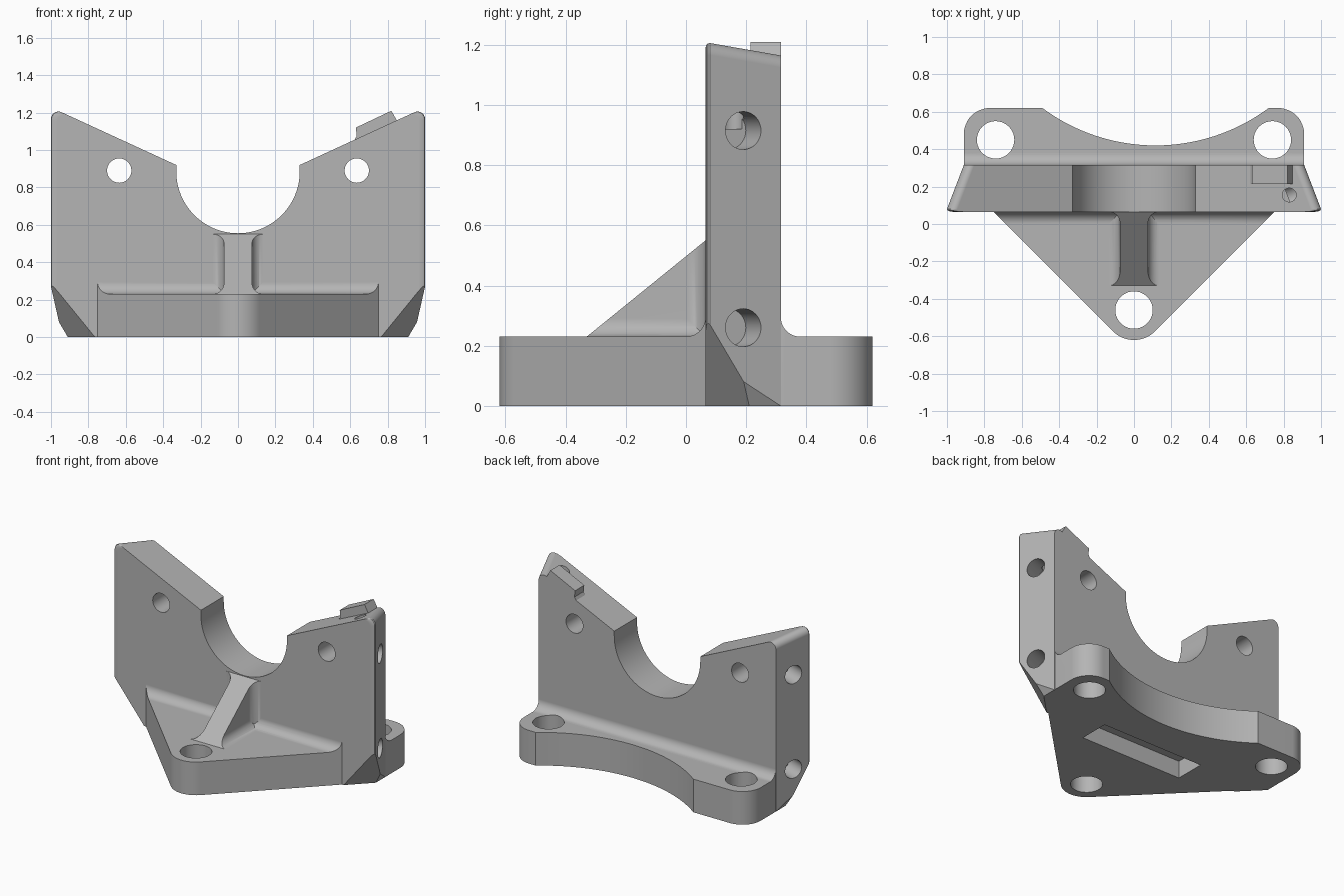
import bpy, bmesh
from math import cos, sin, radians, atan, pi
from mathutils import Vector, Matrix

if "Cube" in bpy.data.objects:
    bpy.data.objects.remove(bpy.data.objects["Cube"], do_unlink=True)

grey = bpy.data.materials.new("machined_grey")
grey.use_nodes = True
COLOUR = (0.46, 0.46, 0.46, 1)
grey.diffuse_color = COLOUR
grey.node_tree.nodes["Principled BSDF"].inputs["Base Color"].default_value = COLOUR


def arc(cx, cy, r, a0, a1, n):
    steps = [radians(a0 + (a1 - a0) * i / n) for i in range(n + 1)]
    return [(cx + r * cos(a), cy + r * sin(a)) for a in steps]


def mirrored(half, middle=()):
    """Close a right-hand outline with its mirror image."""
    return half + list(middle) + [(-a, b) for a, b in reversed(half) if abs(a) > 1e-5]


def finish(name, bm):
    bmesh.ops.recalc_face_normals(bm, faces=bm.faces)
    mesh = bpy.data.meshes.new(name)
    bm.to_mesh(mesh)
    bm.free()
    mesh.materials.append(grey)
    ob = bpy.data.objects.new(name, mesh)
    bpy.context.collection.objects.link(ob)
    return ob


def loft(name, rings, cuts=()):
    """Skin matching rings, cap the ends, then slice with (point, normal) planes."""
    bm = bmesh.new()
    rows = [[bm.verts.new(p) for p in ring] for ring in rings]
    n = len(rows[0])
    for lower, upper in zip(rows, rows[1:]):
        for i in range(n):
            j = (i + 1) % n
            bm.faces.new((lower[i], lower[j], upper[j], upper[i]))
    bm.faces.new(rows[0])
    bm.faces.new(rows[-1])
    bmesh.ops.recalc_face_normals(bm, faces=bm.faces)
    for point, normal in cuts:
        geom = bm.verts[:] + bm.edges[:] + bm.faces[:]
        bmesh.ops.bisect_plane(bm, geom=geom, dist=1e-5, plane_co=point,
                               plane_no=normal, clear_outer=True)
        bmesh.ops.holes_fill(bm, edges=[e for e in bm.edges if e.is_boundary], sides=0)
    return finish(name, bm)


def prism(name, pts, axis, lo, hi, cuts=()):
    place = {"x": lambda a, b, t: (t, a, b),
             "y": lambda a, b, t: (a, t, b),
             "z": lambda a, b, t: (a, b, t)}[axis]
    return loft(name, [[place(a, b, t) for a, b in pts] for t in (lo, hi)], cuts)


def cylinder(name, start, end, r):
    start, end = Vector(start), Vector(end)
    d = end - start
    bm = bmesh.new()
    turn = d.to_track_quat("Z", "Y").to_matrix().to_4x4()
    bmesh.ops.create_cone(bm, cap_ends=True, segments=40, radius1=r, radius2=r,
                          depth=d.length, matrix=Matrix.Translation((start + end) / 2) @ turn)
    return finish(name, bm)


def combine(body, other, operation):
    mod = body.modifiers.new("join", "BOOLEAN")
    mod.object, mod.operation, mod.solver = other, operation, "EXACT"
    bpy.context.view_layer.objects.active = body
    bpy.ops.object.modifier_apply(modifier=mod.name)
    bpy.data.objects.remove(other, do_unlink=True)


# Upright plate with a round saddle, sloping shoulders and tapered sides
FRONT, BACK = 0.065, 0.315
SLOPE = 0.46


def shoulder(x):
    return 0.92 + SLOPE * (x - 0.33)


def plate_ring(y, w):
    tilt, r = atan(SLOPE), 0.04
    corner = arc(w - r, shoulder(w - r) - r / cos(tilt), r, 90 + tilt * 180 / pi, 0, 8)
    half = arc(0, 0.885, 0.33, -90, 0, 24) + [(0.33, shoulder(0.33))] + corner + [(w, 0)]
    return [(x, y, z) for x, z in mirrored(half)]


cuts = []
for s in (1, -1):
    a, b, c, d, e = [Vector((s * x, y, z)) for x, y, z in (
        (1, 0.08, 0.27), (0.765, FRONT, 0), (0.957, 0.19, 0.08),
        (0.91, 0.21, 0), (0.91, BACK, 0))]
    cuts.append((b, s * (d - b).cross(a - b)))
    cuts.append((d, s * (e - d).cross(c - d)))
cuts = [(p, n if n.z < 0 else -n) for p, n in cuts]
sections = [(FRONT, 0.965), (0.067, 0.985), (0.073, 0.997), (0.08, 1.0), (BACK, 0.91)]
body = loft("bracket", [plate_ring(y, w) for y, w in sections], cuts)

# Foot outline, trimmed by a side profile that carries the fillets
half = arc(0, -0.46, 0.16, -90, -45, 10) + [(0.896, 0.21), (0.91, 0.33)]
half += arc(0.77, 0.48, 0.14, 0, 90, 12)
foot = prism("foot", mirrored(half, arc(0.115, 1.435, 1.015, -53.4, -126.6, 32)), "z", 0, 0.5)
TOP, R = 0.23, 0.065
side = [(-0.7, -0.1), (-0.7, TOP)] + arc(FRONT - R, TOP + R, R, -90, 0, 8)
side += arc(BACK + R, TOP + R, R, 180, 270, 8) + [(0.7, TOP), (0.7, -0.1)]
combine(foot, prism("foot_profile", side, "x", -1.2, 1.2), "INTERSECT")
combine(body, foot, "UNION")

# Sloping rib, flared into the plate and the foot
slope_cut = [(Vector((0, -0.33, TOP)), Vector((0, -0.32, 0.395)))]
flare = [(0.075, -0.45)] + arc(0.135, FRONT - 0.06, 0.06, 180, 90, 8) + [(0.135, 0.1)]
rib = prism("rib", mirrored(flare), "z", 0.15, 0.55, slope_cut)
flare = [(0.075, 0.55)] + arc(0.135, TOP + 0.06, 0.06, 180, 270, 8) + [(0.135, 0.15)]
combine(rib, prism("rib_base", mirrored(flare), "y", -0.45, 0.09, slope_cut), "UNION")
combine(body, rib, "UNION")

# Raised stop on the left shoulder
pad = [(0.64, 1.0), (0.62, 1.05), (0.635, 1.075), (0.63, 1.12),
       (0.82, 1.21), (0.86, 1.138), (0.86, 1.0)]
combine(body, prism("stop_pad", pad, "y", 0.215, BACK), "UNION")

# Bolt holes, cross holes and angled blind side holes
holes = [((0, -0.46, -0.1), (0, -0.46, 0.4), 0.1),
         ((0.83, 0.155, 0.92), (0.83, 0.155, 1.4), 0.037)]
for s in (1, -1):
    holes.append(((s * 0.74, 0.45, -0.1), (s * 0.74, 0.45, 0.4), 0.1))
    holes.append(((s * 0.635, -0.1, 0.89), (s * 0.635, 0.5, 0.89), 0.065))
    inward = Vector((-s * 0.934, -0.358, 0))
    for z in (0.26, 0.915):
        face = Vector((s * 0.957, 0.19, z))
        holes.append((face - inward * 0.1, face + inward * 0.14, 0.063))
for start, end, r in holes:
    combine(body, cylinder("hole_cutter", start, end, r), "DIFFERENCE")

# Pocket in the underside
slot = [(-0.39, -0.03), (0.39, -0.03), (0.39, 0.18), (-0.39, 0.18)]
combine(body, prism("pocket_cutter", slot, "z", -0.1, 0.12), "DIFFERENCE")

# Smooth the curves and keep the edges crisp
bpy.ops.object.select_all(action="DESELECT")
body.select_set(True)
bpy.context.view_layer.objects.active = body
bpy.ops.object.shade_smooth_by_angle(angle=radians(30))
weighted = body.modifiers.new("weighted_normals", "WEIGHTED_NORMAL")
weighted.keep_sharp = True
